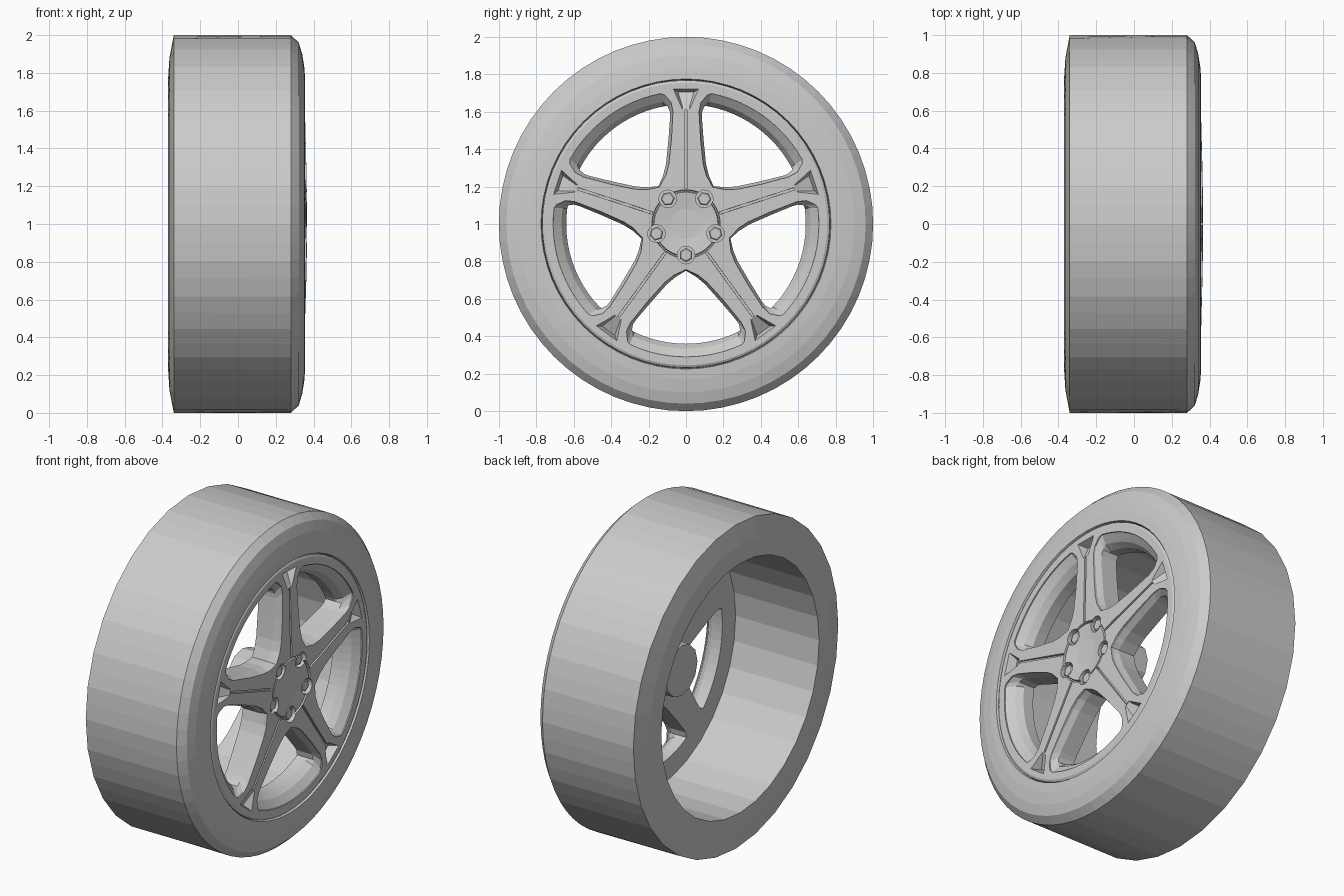
import bpy, bmesh
from math import sin, cos, pi, atan2, hypot, radians

if "Cube" in bpy.data.objects:
    bpy.data.objects.remove(bpy.data.objects["Cube"])

grey = bpy.data.materials.new("light grey")
grey.use_nodes = True
COLOUR = (0.6, 0.6, 0.6, 1)
grey.diffuse_color = COLOUR
grey.node_tree.nodes["Principled BSDF"].inputs["Base Color"].default_value = COLOUR


def finish(name, bm):
    """Turn a bmesh into an object; the wheel axis runs along x at z = 1."""
    bmesh.ops.remove_doubles(bm, verts=bm.verts, dist=1e-5)
    bmesh.ops.recalc_face_normals(bm, faces=bm.faces)
    mesh = bpy.data.meshes.new(name)
    bm.to_mesh(mesh)
    bm.free()
    mesh.materials.append(grey)
    obj = bpy.data.objects.new(name, mesh)
    obj.location.z = 1
    bpy.context.collection.objects.link(obj)
    return obj


def loft(bm, rings, caps=True):
    """Skin equal-length rings of 3D points."""
    loops = [[bm.verts.new(p) for p in ring] for ring in rings]
    n = len(loops[0])
    for a, b in zip(loops, loops[1:]):
        for i in range(n):
            bm.faces.new((a[i], a[(i + 1) % n], b[(i + 1) % n], b[i]))
    if caps:
        bm.faces.new(loops[0])
        bm.faces.new(loops[-1])


def circle(x, r, n, coarse=False):
    """Ring round the axis; a coarse ring has half as many corners."""
    pts = []
    for i in range(n):
        k = r * cos(2 * pi / n) if coarse and i % 2 else r
        t = 2 * pi * i / n
        pts.append((x, k * sin(t), k * cos(t)))
    return pts


def spin(p, angle):
    """Place (x, along, across) at an angle clockwise from the top."""
    x, a, w = p
    return (x, a * sin(angle) + w * cos(angle), a * cos(angle) - w * sin(angle))


def five(name, rings, start=0):
    """Five copies of a loft around the axis."""
    bm = bmesh.new()
    for k in range(5):
        t = start + 2 * pi * k / 5
        loft(bm, [[spin(p, t) for p in ring] for ring in rings])
    return finish(name, bm)


def cut(target, cutter):
    cutter.hide_render = True
    mod = target.modifiers.new("cut", "BOOLEAN")
    mod.operation = "DIFFERENCE"
    mod.solver = "EXACT"
    mod.object = cutter
    bpy.context.view_layer.objects.active = target
    bpy.ops.object.modifier_apply(modifier=mod.name)
    bpy.data.objects.remove(cutter)


# Tyre: fine rings at the front, coarse ones at the back and inside
SEG = 64
bm = bmesh.new()
profile = [(0.2, 0.77, True), (-0.37, 0.77, True), (-0.363, 0.88, True),
           (-0.34, 1, True), (0.28, 1, False), (0.322, 0.96, False),
           (0.34, 0.9, False), (0.351, 0.83, False), (0.355, 0.775, False),
           (0.34, 0.77, False), (0.2, 0.77, True)]
loft(bm, [circle(x, r, SEG, c) for x, r, c in profile], caps=False)
finish("tyre", bm)

# Wheel disc with a dished centre cap and a thin seam round it
bm = bmesh.new()
profile = [(0.2, 0.1), (0.2, 0.772), (0.345, 0.768), (0.352, 0.755),
           (0.352, 0.7), (0.362, 0.3), (0.364, 0.183), (0.35, 0.18),
           (0.35, 0.174), (0.362, 0.17), (0.35, 0.08)]
loft(bm, [circle(x, r, SEG) for x, r in profile])
wheel = finish("spoked_wheel", bm)


# Window openings, described by the edge of the neighbouring spoke
def window(x, edge, rim):
    half = []
    c, s = cos(pi / 5), sin(pi / 5)
    for a, w in edge:
        half.append((a * c + w * s, a * s - w * c))
    u, v = half[-1]
    end = atan2(v, u)
    for i in range(7):
        t = end * 0.94 * (1 - i / 6)
        half.append((rim * cos(t), rim * sin(t)))
    apex = (hypot(*edge[0]), 0)
    right = [apex] + half[1:]
    left = [(u, -v) for u, v in right[1:-1]]
    return [(x, u, v) for u, v in right + left[::-1]]


front = [(0.197, 0.143), (0.23, 0.125), (0.26, 0.108), (0.32, 0.092),
         (0.45, 0.078), (0.6, 0.07), (0.65, 0.08), (0.69, 0.115)]
back = [(0.202, 0.147), (0.23, 0.135), (0.26, 0.122), (0.32, 0.107),
        (0.45, 0.094), (0.57, 0.085), (0.6, 0.086), (0.63, 0.1)]
cut(wheel, five("window_cutter", [
    window(0.4, front, 0.712), window(0.345, front, 0.71),
    window(0.31, back, 0.665), window(0.27, back, 0.64),
    window(0.1, back, 0.64)], pi / 5))


# Groove down each spoke
def quad(x, a0, w0, a1, w1):
    return [(x, a0, -w0), (x, a0, w0), (x, a1, w1), (x, a1, -w1)]


cut(wheel, five("groove_cutter", [quad(0.4, 0.19, 0.008, 0.61, 0.008),
                                  quad(0.346, 0.19, 0.006, 0.61, 0.006)]))

# Flared pocket at each spoke tip, deepest at the rim
pocket = quad(0.345, 0.625, 0.018, 0.705, 0.042)
pocket[2:] = [(0.3, a, w) for x, a, w in pocket[2:]]
cut(wheel, five("pocket_cutter", [quad(0.38, 0.615, 0.02, 0.725, 0.072),
                                  quad(0.352, 0.615, 0.02, 0.722, 0.068), pocket]))


# Lug holes and hexagonal nuts
def disc(x, r, n):
    return [(x, 0.166 + r * cos(2 * pi * i / n), r * sin(2 * pi * i / n)) for i in range(n)]


cut(wheel, five("lug_cutter", [disc(0.4, 0.047, 16), disc(0.31, 0.047, 16)], pi / 5))
five("lug_nuts", [disc(0.3, 0.038, 6), disc(0.345, 0.038, 6), disc(0.35, 0.031, 6)], pi / 5)

# Hub stub behind the wheel disc
bm = bmesh.new()
loft(bm, [circle(0.21, 0.16, 12), circle(0.03, 0.155, 12)])
finish("hub_stub", bm)
